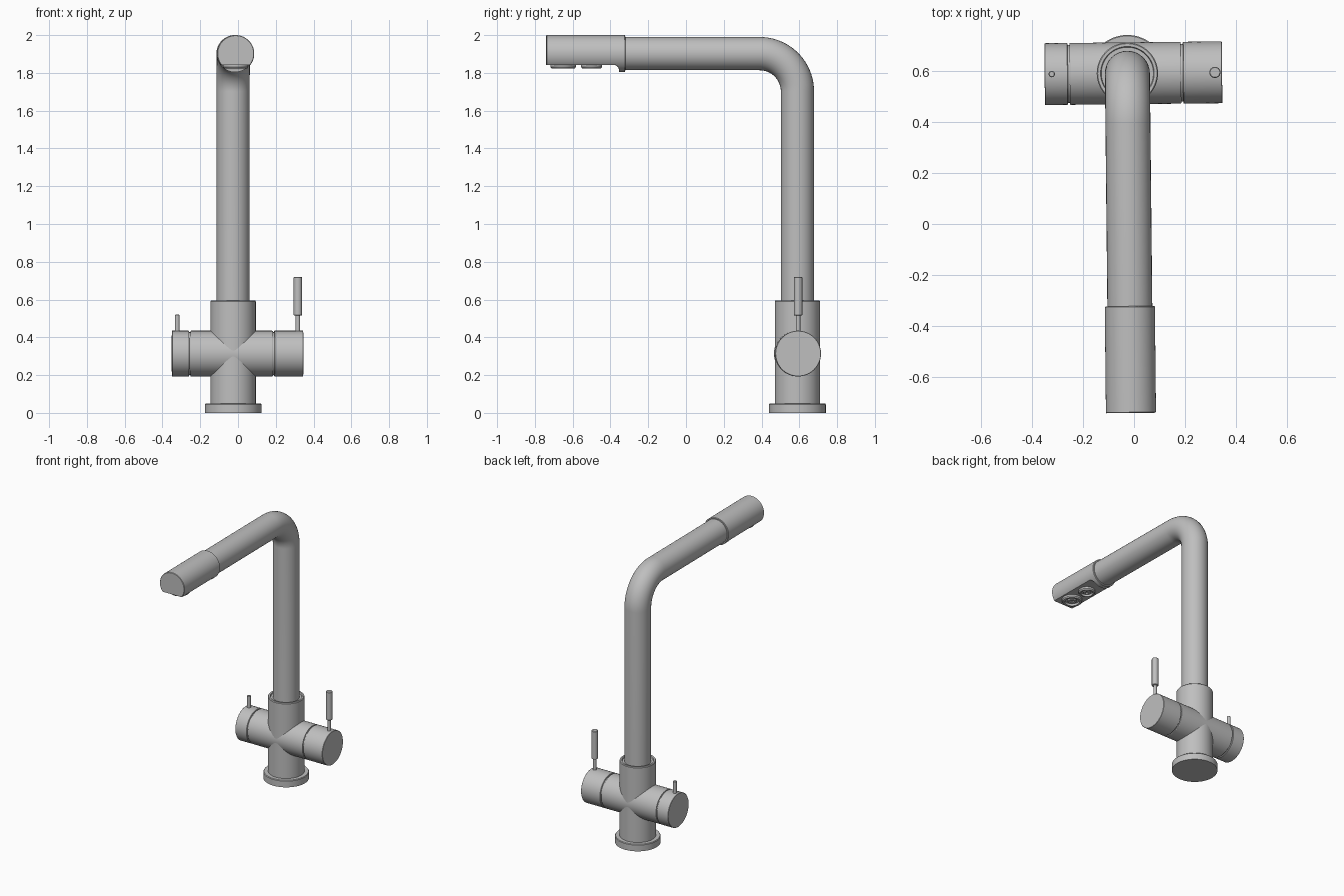
import bpy, bmesh, math
from mathutils import Matrix, Vector

if "Cube" in bpy.data.objects:
    bpy.data.objects.remove(bpy.data.objects["Cube"], do_unlink=True)

steel = bpy.data.materials.new("brushed_steel")
steel.use_nodes = True
COLOR = (0.52, 0.52, 0.52, 1)
steel.diffuse_color = COLOR
steel.node_tree.nodes["Principled BSDF"].inputs["Base Color"].default_value = COLOR

# The column axis is the local origin; the whole tap is turned very slightly
PLACE = Matrix.Translation((-0.026, 0.59, 0)) @ Matrix.Rotation(0.0105, 4, "Z")
AXES = {
    "up": Matrix(),
    "down": Matrix.Rotation(math.pi, 4, "X"),
    "side": Matrix.Rotation(math.pi / 2, 4, "Y"),    # towards +x
    "front": Matrix.Rotation(math.pi / 2, 4, "X"),   # towards -y
}


def finish(obj):
    obj.data.materials.clear()
    obj.data.materials.append(steel)
    bpy.ops.object.select_all(action="DESELECT")
    obj.select_set(True)
    bpy.context.view_layer.objects.active = obj
    bpy.ops.object.shade_smooth_by_angle(angle=math.radians(30))


def mesh_object(name, bm, matrix):
    bmesh.ops.recalc_face_normals(bm, faces=bm.faces)
    mesh = bpy.data.meshes.new(name)
    bm.to_mesh(mesh)
    bm.free()
    obj = bpy.data.objects.new(name, mesh)
    bpy.context.collection.objects.link(obj)
    obj.matrix_world = PLACE @ matrix
    return obj


def lathe(name, profile, origin=(0, 0, 0), axis="up", sides=64):
    """Turn (radius, height) points around an axis."""
    bm = bmesh.new()
    verts = [bm.verts.new((r, 0, h)) for r, h in profile]
    edges = [bm.edges.new(pair) for pair in zip(verts, verts[1:])]
    bmesh.ops.spin(bm, geom=verts + edges, cent=(0, 0, 0), axis=(0, 0, 1),
                   angle=2 * math.pi, steps=sides, use_merge=True)
    bmesh.ops.remove_doubles(bm, verts=bm.verts, dist=1e-5)
    obj = mesh_object(name, bm, Matrix.Translation(origin) @ AXES[axis])
    finish(obj)
    return obj


def rod(name, radius, bottom, top, x, sides=32):
    c = 0.003
    return lathe(name, [(0, bottom), (radius - c, bottom), (radius, bottom + c),
                        (radius, top - c), (radius - c, top), (0, top)], (x, 0, 0), sides=sides)


# Base flange and upright body with a recessed collar at the top
lathe("base_flange", [(0, 0), (0.15, 0), (0.15, 0.045), (0.146, 0.05), (0, 0.05)])
lathe("upright_body", [(0, 0.04), (0.12, 0.04), (0.12, 0.591), (0.116, 0.596),
                       (0.105, 0.596), (0.102, 0.586), (0, 0.586)])

# Cross body with a cap at each end, separated by narrow grooves
HZ = 0.314
R = 0.121
lathe("cross_body", [(0, -0.226), (R - 0.002, -0.226), (R, -0.223),
                     (R, 0.207), (R - 0.002, 0.21), (0, 0.21)], (0, 0, HZ), "side")
lathe("groove_core", [(0, -0.24), (0.113, -0.24), (0.113, 0.225), (0, 0.225)],
      (0, 0, HZ), "side")
for name, a, b in (("right_cap", -0.324, -0.233), ("left_cap", 0.218, 0.371)):
    lathe(name, [(0, a), (R - 0.002, a), (R, a + 0.002), (R, b - 0.002),
                 (R - 0.002, b), (0, b)], (0, 0, HZ), "side")

# Levers
rod("right_lever", 0.0125, 0.42, 0.52, -0.296)
rod("left_lever_stem", 0.012, 0.42, 0.525, 0.343)
rod("left_lever_grip", 0.022, 0.515, 0.72, 0.343)

# Bent spout pipe swept along an L-shaped path
PZ, BEND = 1.902, 0.2
path = [(0, 0, 0.57)]
for i in range(25):
    a = math.pi / 2 * i / 24
    path.append((0, -BEND + BEND * math.cos(a), PZ - BEND + BEND * math.sin(a)))
path.append((0, -0.93, PZ))
curve = bpy.data.curves.new("spout_pipe", "CURVE")
curve.dimensions = "3D"
curve.bevel_depth = 0.088
curve.bevel_resolution = 14
curve.use_fill_caps = True
spline = curve.splines.new("POLY")
spline.points.add(len(path) - 1)
for point, co in zip(spline.points, path):
    point.co = (*co, 1)
pipe = bpy.data.objects.new("spout_pipe", curve)
bpy.context.collection.objects.link(pipe)
pipe.matrix_world = PLACE
bpy.ops.object.select_all(action="DESELECT")
pipe.select_set(True)
bpy.context.view_layer.objects.active = pipe
bpy.ops.object.convert(target="MESH")
finish(bpy.context.view_layer.objects.active)

# Spray head, cut flat underneath with a rounded step up to the rear lip
head = lathe("spray_head", [(0, 0.912), (0.095, 0.912), (0.098, 0.915), (0.098, 1.327),
                            (0.095, 1.33), (0, 1.33)], (0, 0, PZ), "front", 96)
FLAT, LIP, FILLET = 1.843, -0.945, 0.028
outline = [(-1.5, 1.7), (-1.5, FLAT)]
for i in range(9):
    a = math.pi / 2 * (1 - i / 8)
    outline.append((LIP - FILLET + FILLET * math.cos(a), FLAT - FILLET + FILLET * math.sin(a)))
outline.append((LIP, 1.7))
bm = bmesh.new()
face = bm.faces.new([bm.verts.new((-0.2, y, z)) for y, z in outline])
new = bmesh.ops.extrude_face_region(bm, geom=[face])["geom"]
bmesh.ops.translate(bm, vec=Vector((0.4, 0, 0)),
                    verts=[v for v in new if isinstance(v, bmesh.types.BMVert)])
cutter = mesh_object("head_cutter", bm, Matrix())
cutter.hide_render = True
cut = head.modifiers.new("flat_underside", "BOOLEAN")
cut.operation = "DIFFERENCE"
cut.solver = "EXACT"
cut.object = cutter
bpy.context.view_layer.objects.active = head
bpy.ops.object.modifier_apply(modifier=cut.name)
bpy.data.objects.remove(cutter, do_unlink=True)
finish(head)

# Two outlets under the head: outer ring, recess and raised centre
for name, y, r in (("front_outlet", -1.24, 0.067), ("rear_outlet", -1.09, 0.055)):
    lathe(name, [(0, -0.01), (r, -0.01), (r, 0.012), (r - 0.006, 0.02), (r * 0.72, 0.02),
                 (r * 0.68, 0.006), (r * 0.45, 0.006), (r * 0.42, 0.016),
                 (r * 0.2, 0.016), (r * 0.17, 0.008), (0, 0.008)],
          (0, y, FLAT), "down", 48)
